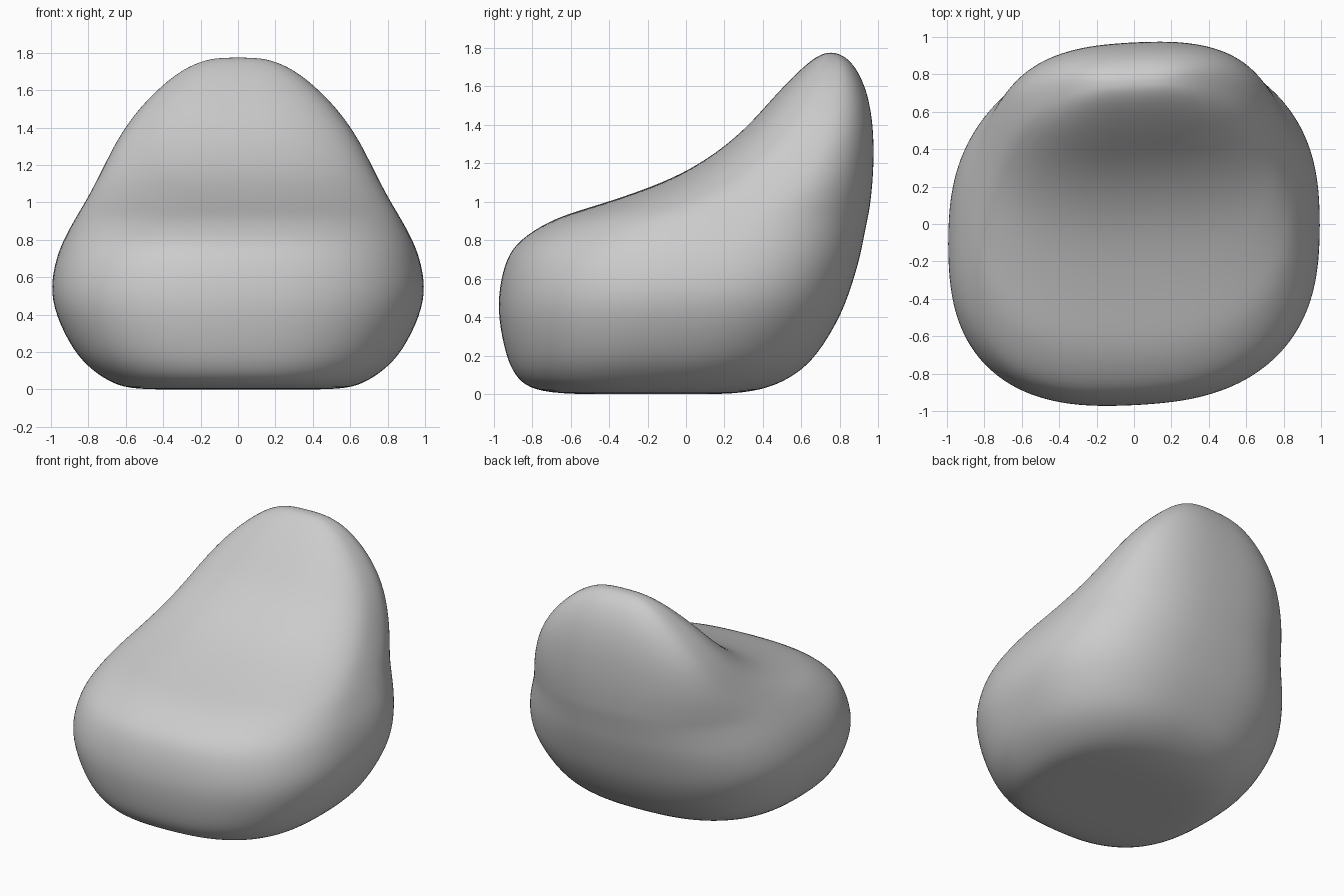
import bpy, bmesh, math

cube = bpy.data.objects.get("Cube")
if cube:
    bpy.data.objects.remove(cube, do_unlink=True)

# Grey fabric
fabric = bpy.data.materials.new("grey fabric")
fabric.use_nodes = True
GREY = (0.6, 0.6, 0.6, 1)
fabric.diffuse_color = GREY
fabric.node_tree.nodes["Principled BSDF"].inputs["Base Color"].default_value = GREY

SIDES = 44
# Horizontal sections of the bag: height, front y, back y, half width
SECTIONS = [
    (0.0, -0.35, 0.0, 0.3), (0.0, -0.66, 0.25, 0.56), (0.03, -0.82, 0.43, 0.67),
    (0.1, -0.89, 0.57, 0.78), (0.2, -0.935, 0.68, 0.88), (0.4, -0.975, 0.8, 0.98),
    (0.55, -0.97, 0.855, 1.005), (0.7, -0.935, 0.9, 0.975), (0.8, -0.87, 0.92, 0.935),
    (0.9, -0.71, 0.94, 0.88), (0.95, -0.57, 0.95, 0.85), (1.0, -0.4, 0.957, 0.82),
    (1.1, -0.11, 0.967, 0.765), (1.2, 0.08, 0.972, 0.715), (1.3, 0.22, 0.972, 0.665),
    (1.4, 0.33, 0.967, 0.605), (1.5, 0.42, 0.953, 0.53), (1.6, 0.51, 0.928, 0.435),
    (1.7, 0.61, 0.88, 0.315), (1.755, 0.68, 0.825, 0.2), (1.775, 0.73, 0.775, 0.1),
]


def signed_power(value, power):
    return math.copysign(abs(value) ** power, value)


def section_ring(bm, z, front, back, half):
    """One rounded-square loop, turned very slightly like a slumped bag."""
    middle, depth = (front + back) / 2, (back - front) / 2
    power = 2 / 2.55
    ring = []
    for i in range(SIDES):
        a = math.tau * i / SIDES
        x = half * signed_power(math.cos(a), power)
        y = middle + depth * signed_power(math.sin(a), power)
        ring.append(bm.verts.new((x, y + 0.05 * x, z)))
    return ring


# Bean bag body: skin the sections together and close both ends
bm = bmesh.new()
rings = [section_ring(bm, *s) for s in SECTIONS]
for low, high in zip(rings, rings[1:]):
    for i in range(SIDES):
        j = (i + 1) % SIDES
        bm.faces.new((low[i], low[j], high[j], high[i]))
bm.faces.new(rings[0][::-1])
bm.faces.new(rings[-1])
bmesh.ops.recalc_face_normals(bm, faces=bm.faces)
for face in bm.faces:
    face.smooth = True

mesh = bpy.data.meshes.new("bean_bag_chair")
bm.to_mesh(mesh)
bm.free()
mesh.materials.append(fabric)
chair = bpy.data.objects.new("bean_bag_chair", mesh)
bpy.context.collection.objects.link(chair)

# Soft, continuous surface
soft = chair.modifiers.new("soft surface", 'SUBSURF')
soft.levels = soft.render_levels = 2
